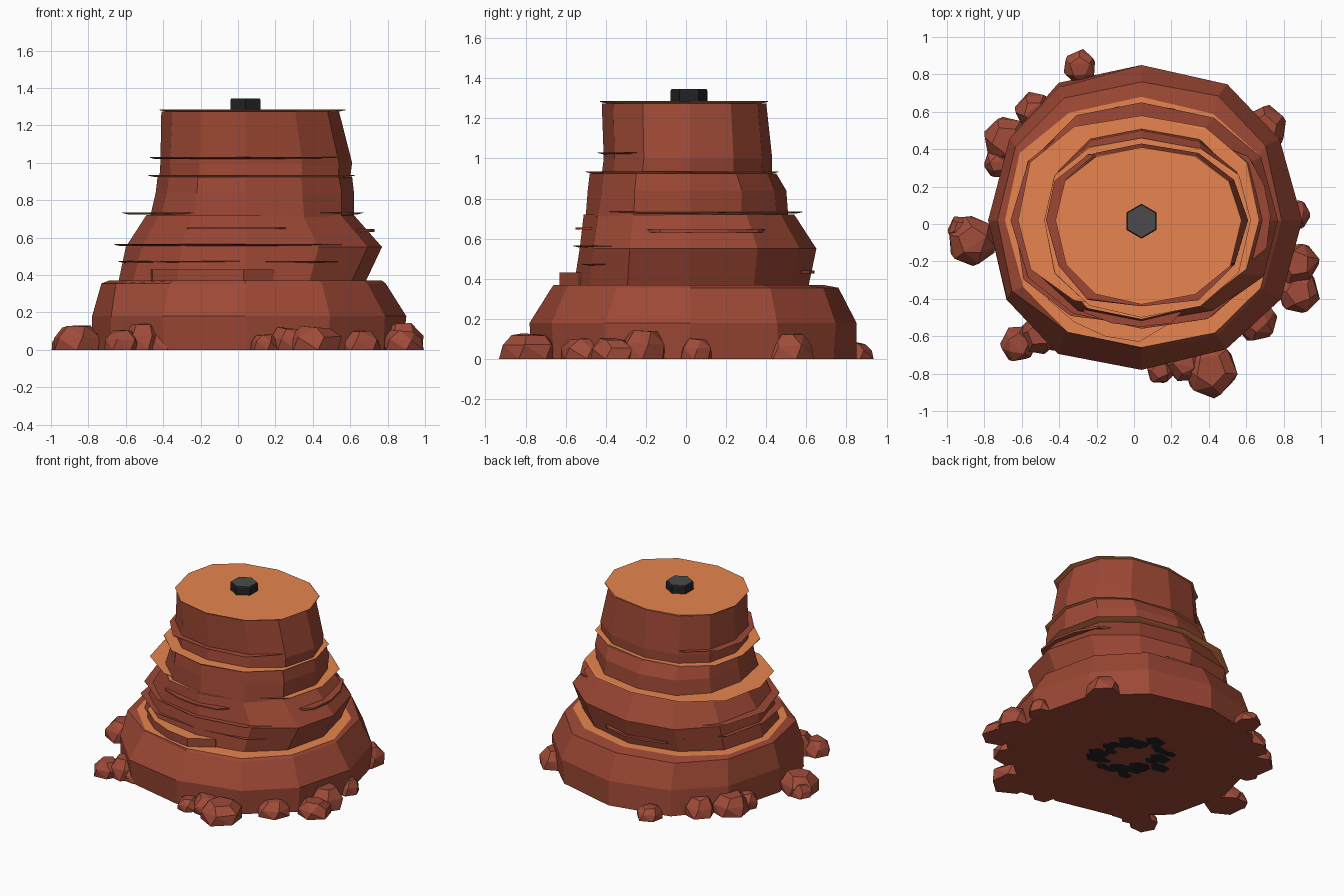
import bpy, bmesh, math, random
from mathutils import Vector

if "Cube" in bpy.data.objects:
    bpy.data.objects.remove(bpy.data.objects["Cube"])

random.seed(7)
CX, CY, SIDES = 0.04, 0.02, 12


def material(name, rgb):
    m = bpy.data.materials.new(name)
    m.diffuse_color = (*rgb, 1)
    m.use_nodes = True
    m.node_tree.nodes["Principled BSDF"].inputs["Base Color"].default_value = m.diffuse_color
    return m


RED = material("red rock", (0.335, 0.064, 0.035))
ORANGE = material("orange sandstone", (0.83, 0.242, 0.079))
PINK = material("loose rock red", (0.35, 0.070, 0.041))
DARK = material("dark grey", (0.07, 0.069, 0.072))
BLACK = material("black", (0.016, 0.016, 0.017))


def finish(bm, name, mats, rule=None):
    bmesh.ops.recalc_face_normals(bm, faces=bm.faces[:])
    bm.normal_update()
    for f in bm.faces:
        f.smooth = False
        if rule:
            f.material_index = rule(f)
    me = bpy.data.meshes.new(name)
    bm.to_mesh(me)
    bm.free()
    for m in mats:
        me.materials.append(m)
    ob = bpy.data.objects.new(name, me)
    bpy.context.collection.objects.link(ob)
    return ob


def power(v, p=0.9):
    return math.copysign(abs(v) ** p, v)


def outline(x0, x1, y0, y1, jitter):
    """Lopsided 12-sided outline that reaches the given extents."""
    pts = []
    for i in range(SIDES):
        a = 2 * math.pi * i / SIDES
        c, s = round(math.cos(a), 6), round(math.sin(a), 6)
        k = 1 + (0 if i % 3 == 0 else random.uniform(-jitter, jitter))
        rx = (x1 - CX) if c > 0 else (CX - x0)
        ry = (y1 - CY) if s > 0 else (CY - y0)
        pts.append((CX + rx * power(c) * k, CY + ry * power(s) * k))
    return pts


def bridge(bm, loops):
    """Skin a stack of closed vertex loops and cap both ends."""
    for a, b in zip(loops, loops[1:]):
        n = len(a)
        for i in range(n):
            j = (i + 1) % n
            bm.faces.new((a[i], a[j], b[j], b[i]))
    bm.faces.new(loops[0][::-1])
    bm.faces.new(loops[-1])


def loft(name, rings, mats, rule=None, jitter=0.025):
    bm = bmesh.new()
    bridge(bm, [[bm.verts.new((x, y, z)) for x, y in outline(*ext, jitter)]
                for z, *ext in rings])
    return finish(bm, name, mats, rule)


def flat_up(f):
    return 1 if f.normal.z > 0.99 else 0


# Stepped rock tiers: (z, xmin, xmax, ymin, ymax); flat tops are orange
TWO = [RED, ORANGE]
loft("lower_tier", [
    (0.0, -0.78, 0.88, -0.77, 0.85), (0.18, -0.78, 0.90, -0.78, 0.85),
    (0.355, -0.73, 0.79, -0.67, 0.76), (0.37, -0.69, 0.77, -0.66, 0.68)], TWO, flat_up)
loft("second_tier", [
    (0.36, -0.64, 0.68, -0.56, 0.61), (0.55, -0.60, 0.77, -0.53, 0.65),
    (0.72, -0.49, 0.62, -0.51, 0.54)], TWO, flat_up)
loft("third_tier", [
    (0.71, -0.47, 0.62, -0.50, 0.51), (0.84, -0.44, 0.62, -0.49, 0.50),
    (0.925, -0.43, 0.61, -0.48, 0.45)], TWO, flat_up)
loft("upper_tier", [
    (0.92, -0.42, 0.60, -0.42, 0.43), (1.0, -0.415, 0.61, -0.41, 0.43),
    (1.275, -0.41, 0.54, -0.42, 0.40)], TWO, flat_up, 0.015)


# Thin ledges jutting from the walls
def ledge(name, z, ext, mat, jitter=0.05):
    inner = (ext[0] + .03, ext[1] - .03, ext[2] + .03, ext[3] - .03)
    loft(name, [(z - 0.010, *inner), (z - 0.003, *ext), (z, *ext)],
         [mat], None, jitter)


ledge("ledge_low", 0.475, (-0.64, 0.70, -0.54, 0.60), RED, 0.07)
ledge("ledge_middle", 0.565, (-0.66, 0.68, -0.56, 0.62), RED, 0.05)
ledge("ledge_wide_orange", 0.735, (-0.62, 0.67, -0.46, 0.58), ORANGE, 0.03)
ledge("ledge_high_orange", 0.935, (-0.48, 0.625, -0.50, 0.46), ORANGE, 0.02)
ledge("ledge_high", 1.03, (-0.47, 0.58, -0.44, 0.40), RED, 0.06)
ledge("top_plate", 1.285, (-0.42, 0.575, -0.43, 0.41), ORANGE, 0.015)


# Short curved shelves that cover only part of the wall
def shelf(name, start, end, rx, ry, z0, z1, top):
    bm = bmesh.new()
    n = 5
    rows = []
    for i in range(n + 1):
        a = math.radians(start + (end - start) * i / n)
        k = 1 if 0 < i < n else 0.88
        p = Vector((CX + rx * math.cos(a) * k, CY + ry * math.sin(a) * k, 0))
        q = Vector((CX + rx * math.cos(a) * .7, CY + ry * math.sin(a) * .7, 0))
        rows.append([bm.verts.new((v.x, v.y, z))
                     for v, z in ((q, z0), (p, z0), (p, z1), (q, z1))])
    bridge(bm, rows)
    finish(bm, name, [RED, top], flat_up)


shelf("front_shelf", 205, 285, 0.66, 0.65, 0.36, 0.43, ORANGE)
shelf("right_shelf", -30, 50, 0.69, 0.61, 0.63, 0.645, RED)
shelf("front_strip", 225, 300, 0.61, 0.57, 0.645, 0.655, RED)
shelf("back_shelf", 60, 130, 0.64, 0.62, 0.425, 0.44, RED)

# Loose chunky boulders round the foot: (x, y, radius, height)
ROCKS = [
    (-0.865, -0.09, .14, .125), (-0.92, -0.03, .08, .08), (-0.29, 0.84, .095, .08),
    (-0.53, 0.60, .11, .12), (-0.68, 0.45, .14, .125), (-0.73, 0.32, .08, .10),
    (-0.62, -0.64, .105, .10), (-0.51, -0.59, .11, .135), (-0.42, -0.60, .09, .08),
    (0.14, -0.78, .08, .08), (0.27, -0.74, .11, .115), (0.41, -0.78, .15, .125),
    (0.87, -0.21, .125, .14), (0.88, -0.36, .12, .10), (0.65, -0.51, .12, .10),
    (0.865, 0.05, .085, .10), (0.70, 0.51, .13, .12)]
for n, (x, y, r, h) in enumerate(ROCKS):
    bm = bmesh.new()
    turn = random.uniform(0, 6.28)
    for level, spread, sides, shift in ((0, 1, 6, 0), (.55, .96, 6, .25), (1, .58, 5, .2)):
        for i in range(sides):
            a = turn + shift + 2 * math.pi * i / sides
            k = r * spread * random.uniform(0.88, 1.03)
            z = h * level * (random.uniform(.92, 1.06) if level else 0)
            bm.verts.new((max(-1, min(1, x + k * math.cos(a))),
                          y + k * math.sin(a), z))
    bmesh.ops.convex_hull(bm, input=bm.verts[:])
    bmesh.ops.dissolve_limit(bm, angle_limit=math.radians(9),
                             verts=bm.verts[:], edges=bm.edges[:])
    finish(bm, f"boulder_{n + 1}", [PINK])

# Hexagonal cap on the summit: black sides, chamfered grey top
bm = bmesh.new()
bridge(bm, [[bm.verts.new((CX + r * math.cos(math.radians(30 + 60 * i)),
                           CY - 0.005 + r * math.sin(math.radians(30 + 60 * i)), z))
             for i in range(6)]
            for r, z in ((.093, 1.28), (.093, 1.337), (.087, 1.345))])
finish(bm, "hexagon_cap", [BLACK, DARK], flat_up)

# Dark flecks in a ring under the base
bm = bmesh.new()
for i in range(24):
    a = 2 * math.pi * i / 24
    d, r = random.uniform(0.15, 0.27), random.uniform(0.04, 0.09)
    bm.faces.new([bm.verts.new((CX + d * math.cos(a) + r * math.cos(-t * 1.2566),
                                CY + d * math.sin(a) + r * .7 * math.sin(-t * 1.2566),
                                -0.001 - i * 0.00005)) for t in range(5)])
flecks = finish(bm, "underside_flecks", [BLACK])
for f in flecks.data.polygons:
    if f.normal.z > 0:
        f.flip()
